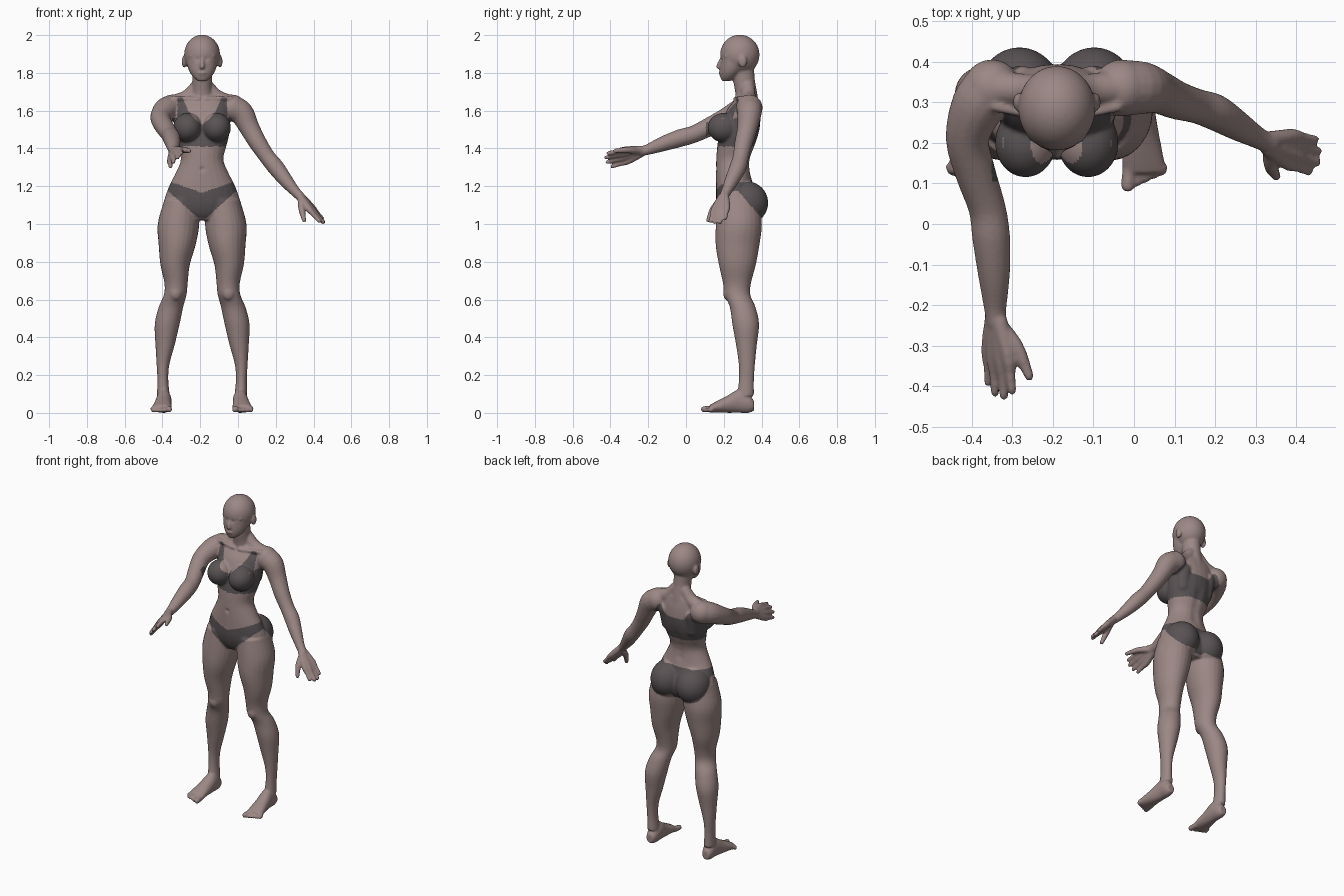
import bpy, bmesh, math
from mathutils import Vector, Matrix

if "Cube" in bpy.data.objects:
    bpy.data.objects.remove(bpy.data.objects["Cube"])

MID = -0.19          # x of the body's plane of symmetry
X, Y, Z = Vector((1, 0, 0)), Vector((0, 1, 0)), Vector((0, 0, 1))
bm = bmesh.new()


def material(name, rgb):
    m = bpy.data.materials.new(name)
    m.use_nodes = True
    m.diffuse_color = (*rgb, 1)
    m.node_tree.nodes["Principled BSDF"].inputs["Base Color"].default_value = (*rgb, 1)
    return m


def spline(rows, steps=4):
    """Catmull-Rom through rows of numbers."""
    rows = [Vector(r) for r in rows]
    pts = [rows[0] * 2 - rows[1]] + rows + [rows[-1] * 2 - rows[-2]]
    out = []
    for a, b, c, d in zip(pts, pts[1:], pts[2:], pts[3:]):
        for i in range(steps):
            t = i / steps
            out.append((b * 2 + (c - a) * t + (a * 2 - b * 5 + c * 4 - d) * t * t
                        + (b * 3 - a - c * 3 + d) * t ** 3) / 2)
    return out + [rows[-1]]


def skin(rings, n=24):
    """Closed tube over (centre, u, v) ellipses."""
    loops = []
    for c, u, v in rings:
        angles = [math.tau * k / n for k in range(n)]
        loops.append([bm.verts.new(c + u * math.cos(a) + v * math.sin(a)) for a in angles])
    for p, q in zip(loops, loops[1:]):
        for k in range(n):
            j = (k + 1) % n
            bm.faces.new((p[k], p[j], q[j], q[k]))
    bm.faces.new(loops[0][::-1])
    bm.faces.new(loops[-1])


def ball(centre, radii):
    scale = Matrix.Diagonal((*radii, 1))
    bmesh.ops.create_icosphere(bm, subdivisions=4, radius=1,
                               matrix=Matrix.Translation(centre) @ scale)


def loft(rows, v=Y):
    """Ellipses in the x/v plane: x, y, z, half width, half depth."""
    skin([(Vector(r[:3]), X * r[3], v * r[4]) for r in spline(rows)])


def limb(rows):
    """Round tube with ball ends: x, y, z, radius."""
    pts = spline(rows)
    u, rings = Vector((.3, .8, .5)), []
    for i, p in enumerate(pts):
        t = (pts[min(i + 1, len(pts) - 1)].xyz - pts[max(i - 1, 0)].xyz).normalized()
        u = (u - t * u.dot(t)).normalized()
        rings.append((p.xyz, u * p.w, t.cross(u) * p.w))
    skin(rings, 16)
    for p in (pts[0], pts[-1]):
        ball(p.xyz, (p.w,) * 3)


def hand(wrist, tips, thumb):
    wrist, tips = Vector(wrist), [Vector(t) for t in tips]
    mean = sum(tips, Vector()) / len(tips)
    for tip in tips:
        off = tip - mean
        knuckle = wrist.lerp(mean, .5) + off * .85
        rows = [(wrist + off * .3, .02), (knuckle, .018), (knuckle.lerp(tip, .5), .013), (tip, .0115)]
        limb([(*p, r) for p, r in rows])
    limb([(*wrist, .02), (*thumb[0], .018), (*thumb[1], .012)])


# Torso and neck: z, y, half width, half depth
torso = [(1.02, .28, .10, .08), (1.06, .28, .18, .105), (1.12, .275, .2, .115),
         (1.2, .258, .175, .1), (1.27, .25, .14, .092), (1.34, .25, .113, .09),
         (1.41, .265, .128, .1), (1.47, .28, .143, .105), (1.54, .292, .15, .102),
         (1.61, .305, .15, .085), (1.66, .32, .13, .06), (1.69, .325, .075, .05)]
neck = [(1.64, .325, .07, .06), (1.7, .318, .055, .058), (1.76, .307, .052, .058), (1.83, .3, .055, .06)]
jaw = [(1.757, .212, .024, .022), (1.78, .228, .05, .046), (1.82, .245, .073, .066), (1.89, .268, .088, .085)]
for part in (torso, neck, jaw):
    loft([(MID, y, z, w, d) for z, y, w, d in part])

# Head, nose and lips
ball((MID, .285, 1.896), (.095, .104, .106))
limb([(MID, .19, 1.878, .009), (MID, .177, 1.85, .011), (MID, .173, 1.832, .013)])
ball((MID, .184, 1.8), (.024, .012, .008))
ball((MID, .19, 1.787), (.02, .012, .008))

# Legs: offset, y, z, half width, half depth
leg = [(.11, .278, 1.13, .09, .11), (.125, .28, 1, .11, .122), (.132, .273, .89, .098, .116),
       (.143, .272, .785, .078, .098), (.138, .27, .69, .062, .075), (.142, .272, .627, .06, .068),
       (.165, .3, .56, .065, .068), (.185, .316, .47, .066, .071), (.196, .32, .36, .051, .055),
       (.207, .322, .257, .034, .043), (.208, .32, .177, .029, .04), (.205, .315, .09, .034, .045)]
foot = [(.203, .36, .038, .024, .028), (.202, .33, .05, .036, .05), (.202, .28, .062, .04, .062),
        (.207, .22, .046, .045, .046), (.212, .16, .031, .052, .03), (.215, .125, .022, .053, .02)]
for s in (-1, 1):
    loft([(MID + s * x, *rest) for x, *rest in leg])
    loft([(MID + s * x, *rest) for x, *rest in foot], Z)
    for i in range(5):
        r = .017 if i == 0 else .012
        x = MID + s * (.178 + .02 * i + (.004 if i else 0))
        limb([(x, .14, .022, r), (x - s * .003, .095 + .009 * i, r + .002, r)])
    ball((MID + s * .14, .222, .635), (.033, .025, .04))     # kneecap
    ball((MID + s * .092, .318, 1.112), (.105, .117, .115))  # buttock
    ball((MID + s * .077, .2, 1.51), (.075, .085, .078))     # breast
    ball((MID + s * .095, .3, 1.86), (.013, .023, .033))     # ear
    ball((MID + s * .037, .203, 1.866), (.016, .013, .012))  # eye
    limb([(MID + s * .018, .196, 1.888, .01), (MID + s * .06, .212, 1.89, .01)])   # brow
    limb([(MID + s * .03, .328, 1.725, .035), (MID + s * .08, .33, 1.67, .04),
          (MID + s * .16, .335, 1.635, .045)])               # trapezius
    limb([(MID + s * .02, .26, 1.66, .012), (MID + s * .15, .29, 1.665, .014)])    # collarbone
    limb([(MID + s * .09, .34, 1.58, .05), (MID + s * .085, .325, 1.48, .045)])    # shoulder blade

# Left arm lowered, right arm reaching forward
limb([(-.03, .335, 1.615, .07), (.02, .335, 1.585, .065), (.06, .325, 1.51, .054),
      (.105, .305, 1.43, .048), (.155, .29, 1.355, .043), (.2, .275, 1.3, .045),
      (.25, .245, 1.235, .038), (.3, .215, 1.175, .028), (.335, .197, 1.14, .024)])
limb([(-.35, .335, 1.615, .07), (-.385, .29, 1.6, .066), (-.41, .21, 1.56, .054),
      (-.39, .125, 1.515, .05), (-.362, .04, 1.475, .046), (-.352, -.03, 1.455, .047),
      (-.345, -.12, 1.425, .04), (-.342, -.2, 1.395, .029), (-.34, -.24, 1.385, .024)])
hand((.335, .197, 1.14),
     [(.43, .13, 1.015), (.45, .152, 1.01), (.452, .18, 1.01), (.445, .208, 1.03)],
     [(.337, .145, 1.08), (.35, .118, 1.02)])
hand((-.34, -.24, 1.385),
     [(-.3, -.41, 1.375), (-.32, -.422, 1.352), (-.342, -.415, 1.328), (-.358, -.39, 1.305)],
     [(-.29, -.3, 1.392), (-.258, -.375, 1.387)])

# Fuse everything into one smooth body
bmesh.ops.recalc_face_normals(bm, faces=bm.faces)
mesh = bpy.data.meshes.new("body")
bm.to_mesh(mesh)
bm.free()
body = bpy.data.objects.new("body", mesh)
bpy.context.collection.objects.link(body)
remesh = body.modifiers.new("fuse", 'REMESH')
remesh.mode, remesh.voxel_size = 'VOXEL', .006
smooth = body.modifiers.new("soften", 'SMOOTH')
smooth.factor, smooth.iterations = .5, 6
graph = bpy.context.evaluated_depsgraph_get()
fused = bpy.data.meshes.new_from_object(body.evaluated_get(graph))
body.modifiers.clear()
body.data = fused
fused.materials.clear()
fused.materials.append(material("skin", (.33, .245, .235)))
fused.materials.append(material("dark fabric", (.1, .085, .088)))


def is_top(d, y, z):
    if y < .105 or d > .16 or not 1.41 < z < 1.67:
        return False
    if y < .29:  # scooped neckline with shoulder straps
        return z < 1.525 + .8 * d + .06 * (d / .1) ** 4 and (z < 1.56 or d < .132)
    return z < 1.555 + .06 * math.exp(-((d - .11) / .03) ** 2)


def is_briefs(d, y, z):
    if d > .26 or y < .1:
        return False
    low = min(1.18, 1.03 + .9 * max(d - .02, 0))
    if y > .27:
        low = min(low, 1.18 - 1.14 * (y - .27))
    high = min(1.22, 1.165 + .35 * d) if y < .25 else 1.222
    return low < z < high


# Soft hollows: x offset, y, z, radius, push along y
hollows = [(.02, .188, 1.872, .011, .005), (-.02, .188, 1.872, .011, .005), (0, .157, 1.29, .011, .008)]
hollows += [(0, .375 - .01 * abs(i - 4), 1.28 + .04 * i, .025, -.006) for i in range(8)]
bm = bmesh.new()
bm.from_mesh(fused)
for v in bm.verts:
    for x, y, z, r, push in hollows:
        dist = (v.co - Vector((MID + x, y, z))).length / r
        if dist < 3:
            v.co.y += push * math.exp(-dist * dist)
for f in bm.faces:
    x, y, z = f.calc_center_median()
    d = abs(x - MID)
    f.smooth = True
    f.material_index = int(is_top(d, y, z) or is_briefs(d, y, z))
bm.to_mesh(fused)
bm.free()
